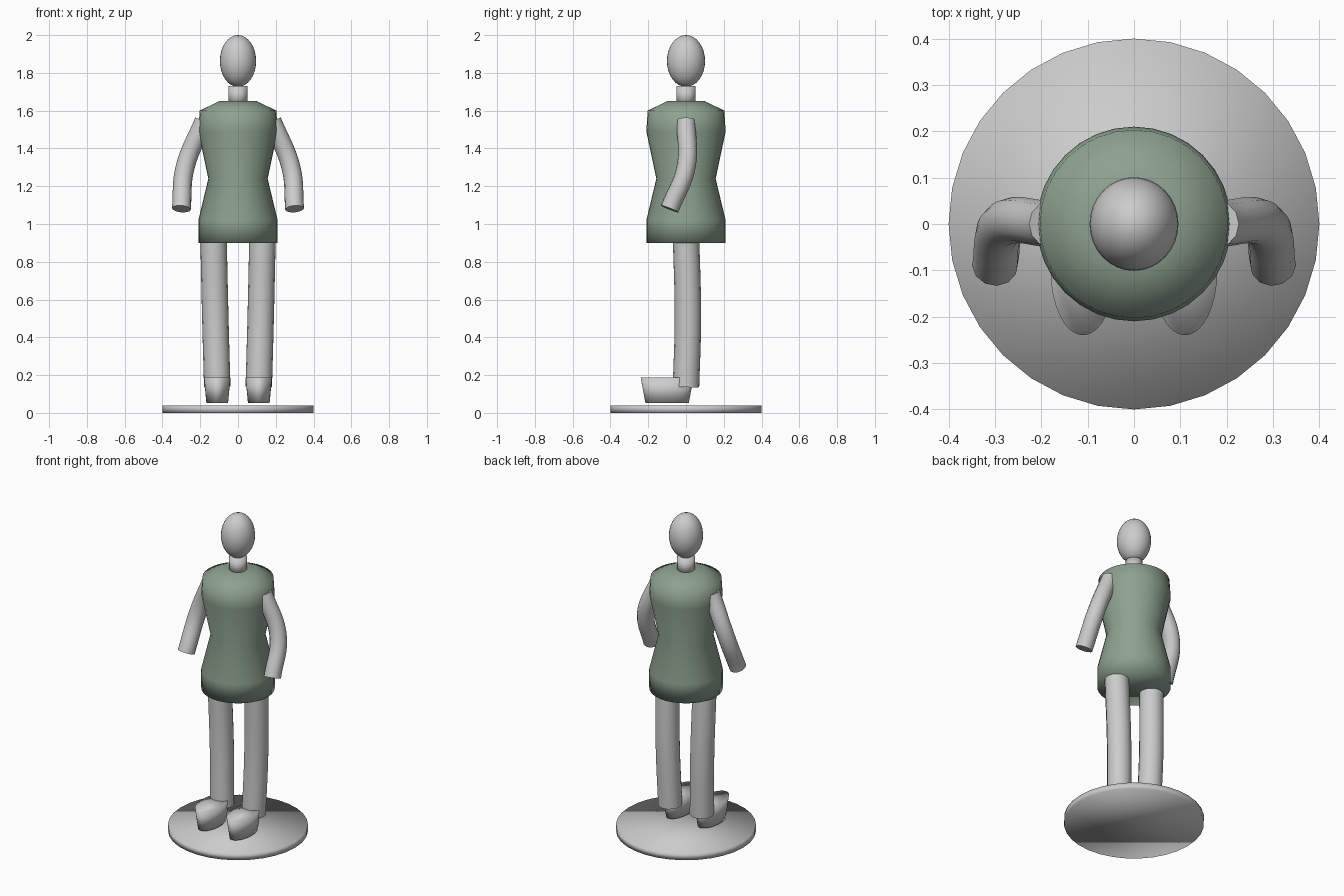
import bpy, bmesh, math

if "Cube" in bpy.data.objects:
    bpy.data.objects.remove(bpy.data.objects["Cube"])

green = bpy.data.materials.new("green_cloth")
green.diffuse_color = (0.27, 0.36, 0.28, 1)
green.use_nodes = True
green.node_tree.nodes["Principled BSDF"].inputs["Base Color"].default_value = green.diffuse_color


def lathe(name, profile, sides=32, center=(0, 0, 0), scale=(1, 1, 1), mat=None):
    """Capped solid of revolution from (radius, z) points."""
    bm = bmesh.new()
    rings = []
    for r, z in profile:
        rings.append([bm.verts.new((center[0] + scale[0] * r * math.cos(math.tau * i / sides),
                                    center[1] + scale[1] * r * math.sin(math.tau * i / sides),
                                    center[2] + scale[2] * z)) for i in range(sides)])
    for a, b in zip(rings, rings[1:]):
        for i in range(sides):
            j = (i + 1) % sides
            bm.faces.new((a[i], a[j], b[j], b[i]))
    bm.faces.new(rings[0][::-1])
    bm.faces.new(rings[-1])
    for f in bm.faces:
        f.smooth = True
    me = bpy.data.meshes.new(name)
    bm.to_mesh(me)
    bm.free()
    ob = bpy.data.objects.new(name, me)
    bpy.context.collection.objects.link(ob)
    if mat:
        me.materials.append(mat)
    return ob


def tube(name, points, radius, side, bevel_res):
    """Capped round limb along a smooth path, flipped by side."""
    cu = bpy.data.curves.new(name, 'CURVE')
    cu.dimensions = '3D'
    cu.bevel_depth = radius
    cu.bevel_resolution = bevel_res
    cu.use_fill_caps = True
    sp = cu.splines.new('BEZIER')
    sp.bezier_points.add(len(points) - 1)
    for bp, (x, y, z) in zip(sp.bezier_points, points):
        bp.co = (side * x, y, z)
        bp.handle_left_type = bp.handle_right_type = 'AUTO'
    ob = bpy.data.objects.new(name, cu)
    bpy.context.collection.objects.link(ob)
    bpy.ops.object.select_all(action='DESELECT')
    ob.select_set(True)
    bpy.context.view_layer.objects.active = ob
    bpy.ops.object.convert(target='MESH')
    return bpy.context.object


# Stand, clothed torso and neck
lathe("base", [(0.40, 0), (0.40, 0.04)])
lathe("torso", [(0.21, 0.90), (0.21, 1.02), (0.157, 1.24), (0.21, 1.49),
                (0.203, 1.60), (0.10, 1.65)], mat=green)
lathe("neck", [(0.05, 1.63), (0.05, 1.73)])

# Egg-shaped head
bpy.ops.mesh.primitive_uv_sphere_add(segments=32, ring_count=16, radius=1, location=(0, 0, 1.863))
head = bpy.context.object
head.name = "head"
head.scale = (0.096, 0.101, 0.137)
bpy.ops.object.shade_smooth()

# Limbs and shoes, mirrored left and right
for side, label in ((-1, "right"), (1, "left")):
    tube(label + "_arm", [(0.18, 0, 1.545), (0.28, 0, 1.30), (0.30, -0.087, 1.08)], 0.05, side, 4)
    tube(label + "_leg", [(0.13, 0, 0.94), (0.12, 0.01, 0.50), (0.11, 0, 0.138)], 0.07, side, 6)
    lathe(label + "_shoe", [(0.115, 0.053), (0.14, 0.187)],
          center=(side * 0.11, -0.10, 0), scale=(0.5, 1, 1))
